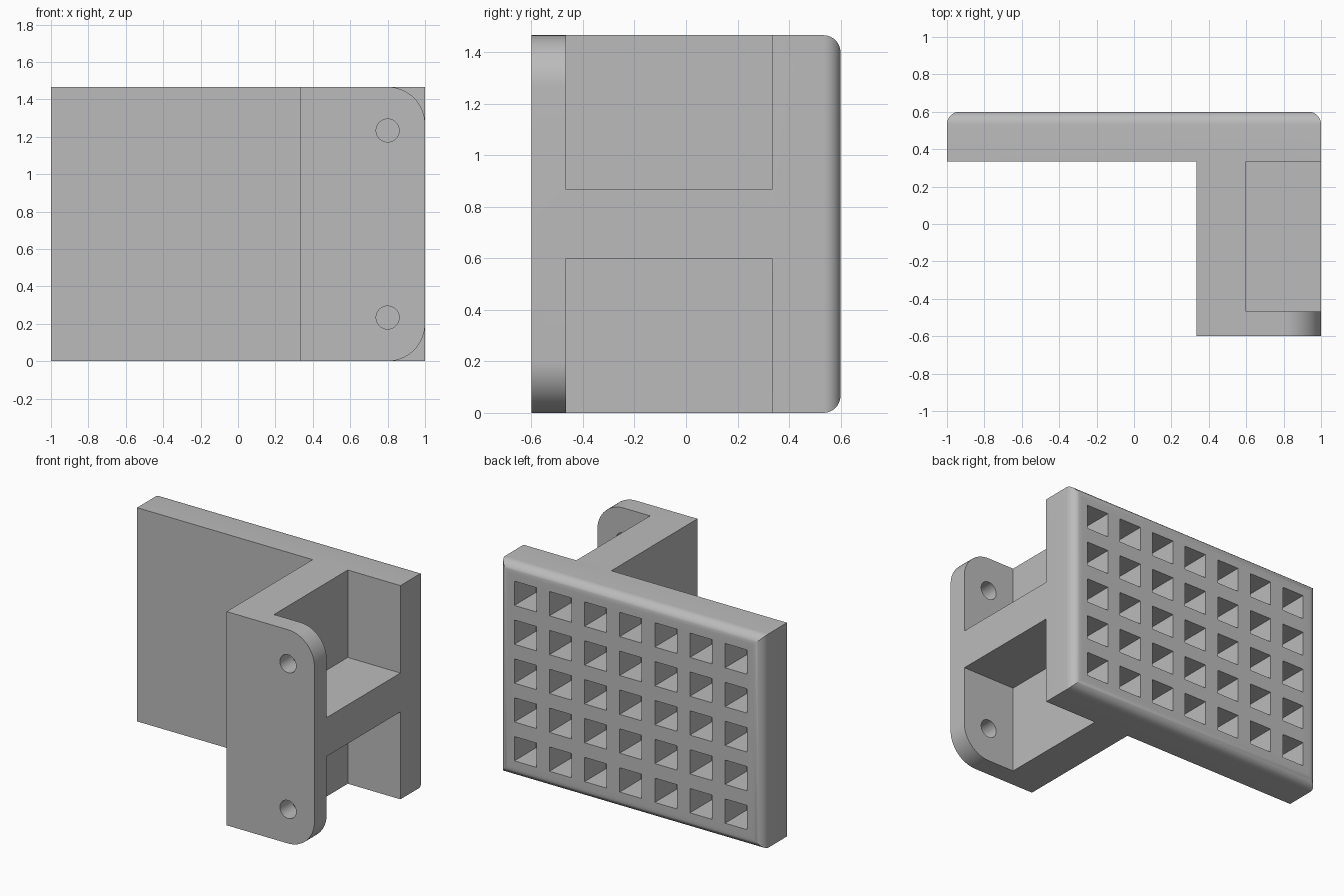
import bpy
import bmesh
from mathutils import Matrix, Vector

cube = bpy.data.objects.get("Cube")
if cube:
    bpy.data.objects.remove(cube, do_unlink=True)

U = 1 / 15                      # one design unit
HEIGHT = 22 * U
BACK, PLATE_FRONT, FRONT = 9 * U, 5 * U, -9 * U

grey = bpy.data.materials.new("light_grey")
grey.use_nodes = True
colour = (0.5, 0.5, 0.5, 1)
grey.diffuse_color = colour
grey.node_tree.nodes["Principled BSDF"].inputs["Base Color"].default_value = colour


def add_box(bm, low, high):
    low, high = Vector(low), Vector(high)
    matrix = Matrix.Translation((low + high) / 2) @ Matrix.Diagonal((*(high - low), 1))
    return bmesh.ops.create_cube(bm, size=1, matrix=matrix)["verts"]


def finish(bm, name):
    bmesh.ops.recalc_face_normals(bm, faces=bm.faces[:])
    mesh = bpy.data.meshes.new(name)
    bm.to_mesh(mesh)
    bm.free()
    mesh.materials.append(grey)
    obj = bpy.data.objects.new(name, mesh)
    bpy.context.collection.objects.link(obj)
    return obj


def rounded_box(name, low, high, radius, segments, rule):
    """Box with the edges chosen by rule(a, b) rounded."""
    bm = bmesh.new()
    add_box(bm, low, high)
    edges = [e for e in bm.edges if rule(e.verts[0].co, e.verts[1].co)]
    bmesh.ops.bevel(bm, geom=edges, offset=radius, segments=segments,
                    profile=0.5, affect="EDGES")
    return finish(bm, name)


def combine(target, other, operation):
    mod = target.modifiers.new(operation.lower(), "BOOLEAN")
    mod.object, mod.operation, mod.solver = other, operation, "EXACT"
    other.hide_render = True
    bpy.context.view_layer.objects.active = target
    bpy.ops.object.modifier_apply(modifier=mod.name)
    bpy.data.objects.remove(other, do_unlink=True)


# Wide plate with its back rim rounded
bracket = rounded_box("bracket", (-1, PLATE_FRONT, 0), (1, BACK, HEIGHT), U, 10,
                      lambda a, b: min(a.y, b.y) > BACK - 0.01)

# Arm block, rounded along the outer top and bottom edges
arm = rounded_box("arm", (5 * U, FRONT, 0), (1, 6 * U, HEIGHT), 3 * U, 16,
                  lambda a, b: min(a.x, b.x) > 0.99 and abs(a.y - b.y) > 0.1)
combine(bracket, arm, "UNION")

# Two side recesses, leaving the front flange and the middle web
bm = bmesh.new()
for low, high in ((-U, 9 * U), (13 * U, HEIGHT + U)):
    add_box(bm, (9 * U, -7 * U, low), (1 + U, PLATE_FRONT, high))
combine(bracket, finish(bm, "recess_cutter"), "DIFFERENCE")

# Screw holes through the flange
bm = bmesh.new()
for z in (3.5 * U, HEIGHT - 3.5 * U):
    matrix = Matrix.Translation((12 * U, -8 * U, z)) @ Matrix.Rotation(1.5707963, 4, "X")
    bmesh.ops.create_cone(bm, cap_ends=True, segments=40, radius1=0.0615,
                          radius2=0.0615, depth=4 * U, matrix=matrix)
combine(bracket, finish(bm, "hole_cutter"), "DIFFERENCE")

# Grid of square pockets in the back
bm = bmesh.new()
half = 1.25 * U
for column in range(-3, 4):
    for row in range(-2, 3):
        x, z = column * 4 * U, HEIGHT / 2 + row * 4 * U
        add_box(bm, (x - half, BACK - 3.5 * U, z - half), (x + half, BACK + U, z + half))
combine(bracket, finish(bm, "pocket_cutter"), "DIFFERENCE")

bpy.ops.object.select_all(action="DESELECT")
bracket.select_set(True)
bpy.context.view_layer.objects.active = bracket
bpy.ops.object.shade_smooth_by_angle(angle=0.5)
